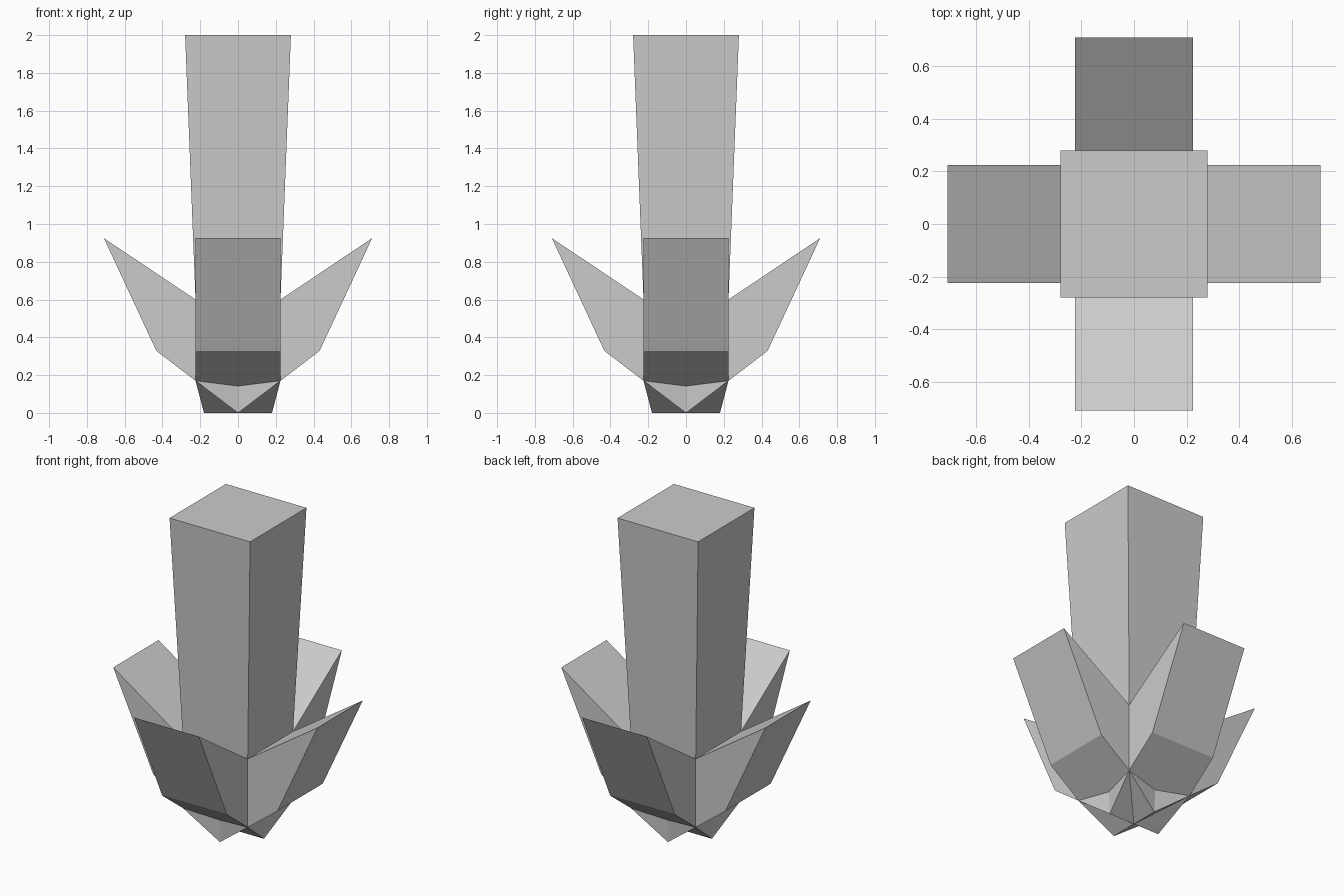
import bpy, bmesh, math
from mathutils import Matrix

if "Cube" in bpy.data.objects:
    bpy.data.objects.remove(bpy.data.objects["Cube"])

W = 0.225            # half width of the trunk and of every leaf


def finish(bm, name):
    me = bpy.data.meshes.new(name)
    bm.to_mesh(me)
    bm.free()
    ob = bpy.data.objects.new(name, me)
    bpy.context.collection.objects.link(ob)
    return ob


def four_way(points, faces, name):
    # repeat one quarter around z and weld the seams
    bm = bmesh.new()
    for k in range(4):
        rot = Matrix.Rotation(k * math.pi / 2, 3, 'Z')
        v = {key: bm.verts.new(rot @ bm_vec) for key, bm_vec in
             ((key, Matrix.Identity(3) @ Matrix.Translation(p).translation)
              for key, p in points.items())}
        for f in faces:
            bm.faces.new([v[key] for key in f.split()])
    bmesh.ops.remove_doubles(bm, verts=bm.verts, dist=0.001)
    return finish(bm, name)


# flared square shaft, open where it meets the leaves
bm = bmesh.new()
bmesh.ops.create_cone(bm, cap_ends=True, segments=4, radius1=W * math.sqrt(2),
                      radius2=0.28 * math.sqrt(2), depth=1.4,
                      matrix=Matrix.Translation((0, 0, 1.3)) @ Matrix.Rotation(math.pi / 4, 4, 'Z'))
bm.normal_update()
bmesh.ops.delete(bm, geom=[f for f in bm.faces if f.normal.z < -0.9], context='FACES_ONLY')
finish(bm, "shaft")

# leaf profile in x/z, extruded across y, with a pointed underside
pts = {"k": (0.187, 0, 0.142)}
for key, (x, z) in {"a": (W, 0.17), "b": (0.432, 0.328), "c": (0.71, 0.925), "d": (W, 0.6)}.items():
    pts[key + "L"] = (x, -W, z)
    pts[key + "R"] = (x, W, z)
four_way(pts, ["aL bL cL dL", "dR cR bR aR", "dL cL cR dR",
               "bL bR cR cL", "k aR bR bL aL"], "leaves")

# star-shaped foot with four ridges resting on the ground
foot = {"o": (0, 0, 0), "t": (0.18, 0, 0), "k": pts["k"], "aL": pts["aL"], "aR": pts["aR"]}
four_way(foot, ["t aR k", "t k aL", "o aR t", "o t aL"], "foot")
